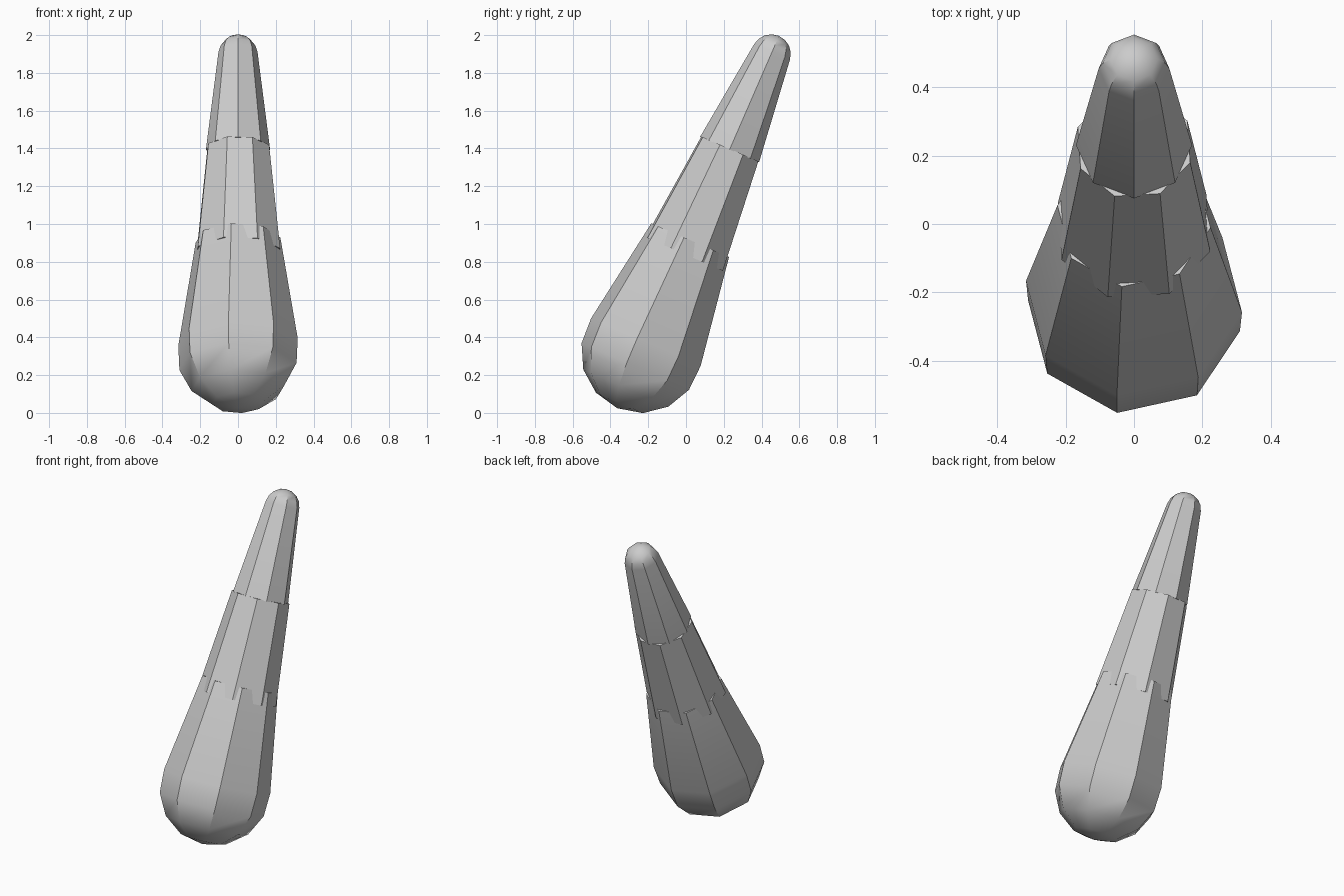
import bpy, bmesh
from math import sin, cos, radians
from mathutils import Matrix

cube = bpy.data.objects.get("Cube")
if cube:
    bpy.data.objects.remove(cube, do_unlink=True)

grey = bpy.data.materials.new("light grey")
grey.use_nodes = True
colour = (0.6, 0.6, 0.6, 1)
grey.diffuse_color = colour
grey.node_tree.nodes["Principled BSDF"].inputs["Base Color"].default_value = colour

SIDES = 8
# Shared leaning axis, starting at the centre of the rounded base
AXIS = Matrix.Translation((0, -0.235, 0.323)) @ Matrix.Rotation(radians(-23.5), 4, 'X')


def dome(radius, centre, angles):
    """Profile points (radius, height) on a round end."""
    return [(radius * cos(radians(a)), centre + radius * sin(radians(a))) for a in angles]


def segment(name, profile, turn):
    """Eight-sided lathe of a profile, turned about the axis."""
    bm = bmesh.new()
    rings = []
    for r, h in profile:
        if r < 0.001:
            rings.append([bm.verts.new((0, 0, h))] * SIDES)
            continue
        angles = [radians(turn + i * 360 / SIDES) for i in range(SIDES)]
        rings.append([bm.verts.new((r * sin(a), -r * cos(a), h)) for a in angles])
    for low, high in zip(rings, rings[1:]):
        for i in range(SIDES):
            j = (i + 1) % SIDES
            corners = dict.fromkeys((low[i], low[j], high[j], high[i]))
            bm.faces.new(list(corners))
    # Flat ends where the profile does not close at a pole
    for ring in (rings[0], rings[-1]):
        if ring[0] is not ring[1]:
            bm.faces.new(ring)
    bmesh.ops.recalc_face_normals(bm, faces=bm.faces)
    bmesh.ops.transform(bm, matrix=AXIS, verts=bm.verts)
    mesh = bpy.data.meshes.new(name)
    bm.to_mesh(mesh)
    bm.free()
    mesh.materials.append(grey)
    obj = bpy.data.objects.new(name, mesh)
    bpy.context.collection.objects.link(obj)
    bpy.ops.object.select_all(action='DESELECT')
    obj.select_set(True)
    bpy.context.view_layer.objects.active = obj
    bpy.ops.object.shade_smooth_by_angle(angle=radians(30))


# Wide lower segment with a rounded bottom
segment("lower_segment",
        dome(0.325, 0, (-90, -65, -40, -15, 10)) + [(0.227, 0.645)], -9)
# Middle tapered segment, flat at both ends
segment("middle_segment", [(0.236, 0.565), (0.174, 1.172)], 26)
# Narrow upper segment with a rounded tip
segment("upper_segment",
        [(0.17, 1.168)] + dome(0.104, 1.72, (7, 28, 48, 69, 90)), 0)
